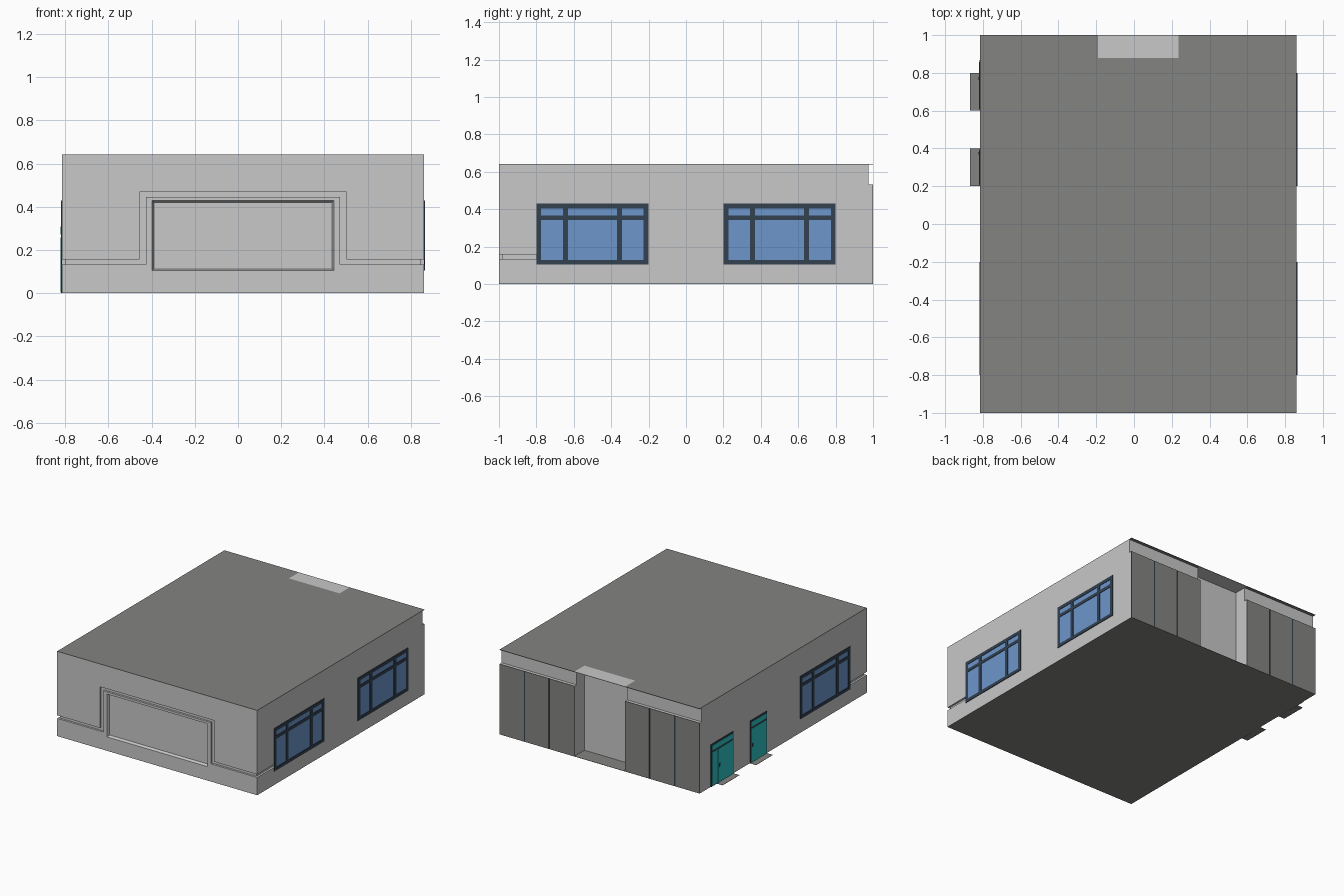
import bpy, bmesh

if "Cube" in bpy.data.objects:
    bpy.data.objects.remove(bpy.data.objects["Cube"])

# Main dimensions
XL, XR = -0.814, 0.861          # side walls
NL, NR, NY = -0.19, 0.235, 0.88  # entrance recess
H = 0.642                        # roof height
SILL = 0.533                     # bottom of back fascia


def material(name, rgb):
    m = bpy.data.materials.new(name)
    m.diffuse_color = (*rgb, 1)
    m.use_nodes = True
    m.node_tree.nodes["Principled BSDF"].inputs["Base Color"].default_value = m.diffuse_color
    return m


WALL = material("light grey wall", (0.58, 0.58, 0.58))
ROOF = material("dark grey", (0.23, 0.235, 0.22))
FRAME = material("slate frame", (0.032, 0.052, 0.08))
GLASS = material("blue glass", (0.155, 0.305, 0.6))
TEAL = material("teal door", (0.03, 0.55, 0.55))


def finish(name, bm, mat):
    bmesh.ops.recalc_face_normals(bm, faces=bm.faces)
    me = bpy.data.meshes.new(name)
    bm.to_mesh(me)
    bm.free()
    me.materials.append(mat)
    ob = bpy.data.objects.new(name, me)
    bpy.context.collection.objects.link(ob)
    return ob


def box(name, x, y, z, mat, taper=0.0):
    """Box from ranges; taper insets the far (+y) end."""
    bm = bmesh.new()
    bmesh.ops.create_cube(bm, size=1)
    for v in bm.verts:
        t = taper if v.co.y > 0 else 0
        lo_hi = ((x[0] + t, x[1] - t), y, (z[0] + t, z[1] - t))
        v.co = [r[1] if c > 0 else r[0] for c, r in zip(v.co, lo_hi)]
    return finish(name, bm, mat)


def prism(name, pts, direction, mat):
    """Extrude a closed 3D outline along a direction."""
    bm = bmesh.new()
    f = bm.faces.new([bm.verts.new(p) for p in pts])
    r = bmesh.ops.extrude_face_region(bm, geom=[f])
    vs = [g for g in r["geom"] if isinstance(g, bmesh.types.BMVert)]
    bmesh.ops.translate(bm, verts=vs, vec=direction)
    if not any(len(e.link_faces) == 2 and f in e.link_faces for e in f.edges):
        bm.faces.new([v for v in f.verts])
    return finish(name, bm, mat)


def footprint(back, z):
    return [(x, y, z) for x, y in ((XL, -1), (XR, -1), (XR, back), (NR, back),
            (NR, NY), (NL, NY), (NL, back), (XL, back))]


# Wall block with entrance recess
walls = prism("walls", footprint(0.996, 0.002), (0, 0, H - 0.005), WALL)

# Cutters: stepped front groove, its side returns, front panel, back fascia rebate
G = 0.015
outline = [(-1, 0.134), (-0.427, 0.134), (-0.427, 0.446), (0.473, 0.446),
           (0.473, 0.134), (1, 0.134), (1, 0.157), (0.503, 0.157),
           (0.503, 0.469), (-0.457, 0.469), (-0.457, 0.157), (-1, 0.157)]
cutters = [
    prism("groove_cutter", [(x, -1.1, z) for x, z in outline], (0, 0.1 + G, 0), WALL),
    box("right_groove_cutter", (XR - G, 1), (-1.1, -0.79), (0.134, 0.157), WALL),
    box("left_groove_cutter", (-1, XL + G), (-1.1, -0.79), (0.134, 0.157), WALL),
    box("panel_cutter", (-0.398, 0.444), (-1.001, -0.978), (0.105, 0.429), WALL, 0.008),
    box("fascia_cutter", (-2, 2), (0.975, 1.1), (SILL, 1), WALL),
]
for c in cutters:
    c.hide_render = True
    mod = walls.modifiers.new(c.name, "BOOLEAN")
    mod.operation = "DIFFERENCE"
    mod.solver = "EXACT"
    mod.object = c
dg = bpy.context.evaluated_depsgraph_get()
cut_mesh = bpy.data.meshes.new_from_object(walls.evaluated_get(dg))
walls.modifiers.clear()
walls.data = cut_mesh
for c in cutters:
    bpy.data.objects.remove(c)

# Roof sheet, floor sheet and light cap above the entrance recess
prism("roof", footprint(1, H - 0.003), (0, 0, 0.003), ROOF)
box("floor", (XL, XR), (-1, 1), (0, 0.002), ROOF)
box("entrance_cap", (NL, NR), (NY, 1), (H - 0.003, H), WALL)

# Back cladding panels with dark joints
for side, (a, b) in {"left": (XL, NL), "right": (NR, XR)}.items():
    box(f"{side}_back_joints", (a, b), (0.996, 0.998), (0.002, SILL), FRAME)
    w = (b - a) / 3
    for i in range(3):
        g0 = 0.006 if i > 0 else 0
        g1 = 0.006 if i < 2 else 0
        box(f"{side}_back_panel_{i + 1}", (a + i * w + g0, a + (i + 1) * w - g1),
            (0.996, 1), (0.002, SILL), ROOF)


def plate(name, side, out, y, z, mat):
    """Thin plate on a side wall, side = 1 right or -1 left."""
    x = (XR, XR + out) if side > 0 else (XL - out, XL)
    return box(name, x, y, z, mat)


def window(name, side, yc):
    plate(name + "_glass", side, 0.002, (yc - 0.29, yc + 0.29), (0.115, 0.42), GLASS)
    uprights = [(-0.30, -0.274), (-0.158, -0.130), (0.130, 0.158), (0.274, 0.30)]
    rails = [(0.105, 0.129), (0.343, 0.367), (0.404, 0.429)]
    for i, (a, b) in enumerate(uprights):
        plate(f"{name}_upright_{i + 1}", side, 0.005, (yc + a, yc + b), (0.105, 0.429), FRAME)
    for j, z in enumerate(rails):
        for i in range(3):
            plate(f"{name}_rail_{j + 1}_{i + 1}", side, 0.005,
                  (yc + uprights[i][1], yc + uprights[i + 1][0]), z, FRAME)


window("right_front_window", 1, -0.5)
window("right_back_window", 1, 0.5)
window("left_window", -1, -0.5)


def door(name, y0, y1, leaves):
    plate(name + "_frame", -1, 0.005, (y0, y1), (0, 0.32), FRAME)
    plate(name + "_transom", -1, 0.007, (y0 + 0.01, y1 - 0.01), (0.272, 0.309), TEAL)
    for i, leaf in enumerate(leaves):
        plate(f"{name}_leaf_{i + 1}", -1, 0.007, leaf, (0.004, 0.258), TEAL)
    hy = leaves[0][1] - 0.022
    plate(name + "_handle", -1, 0.009, (hy, hy + 0.014), (0.12, 0.145), FRAME)


# Teal doors on the left side, each with a flat doorstep
door("back_door", 0.60, 0.867, [(0.61, 0.785), (0.792, 0.857)])
door("side_door", 0.20, 0.40, [(0.21, 0.39)])
for i, y in enumerate((0.2, 0.6)):
    box(f"doorstep_{i + 1}", (-0.867, XL), (y, y + 0.2), (0, 0.002), ROOF)
